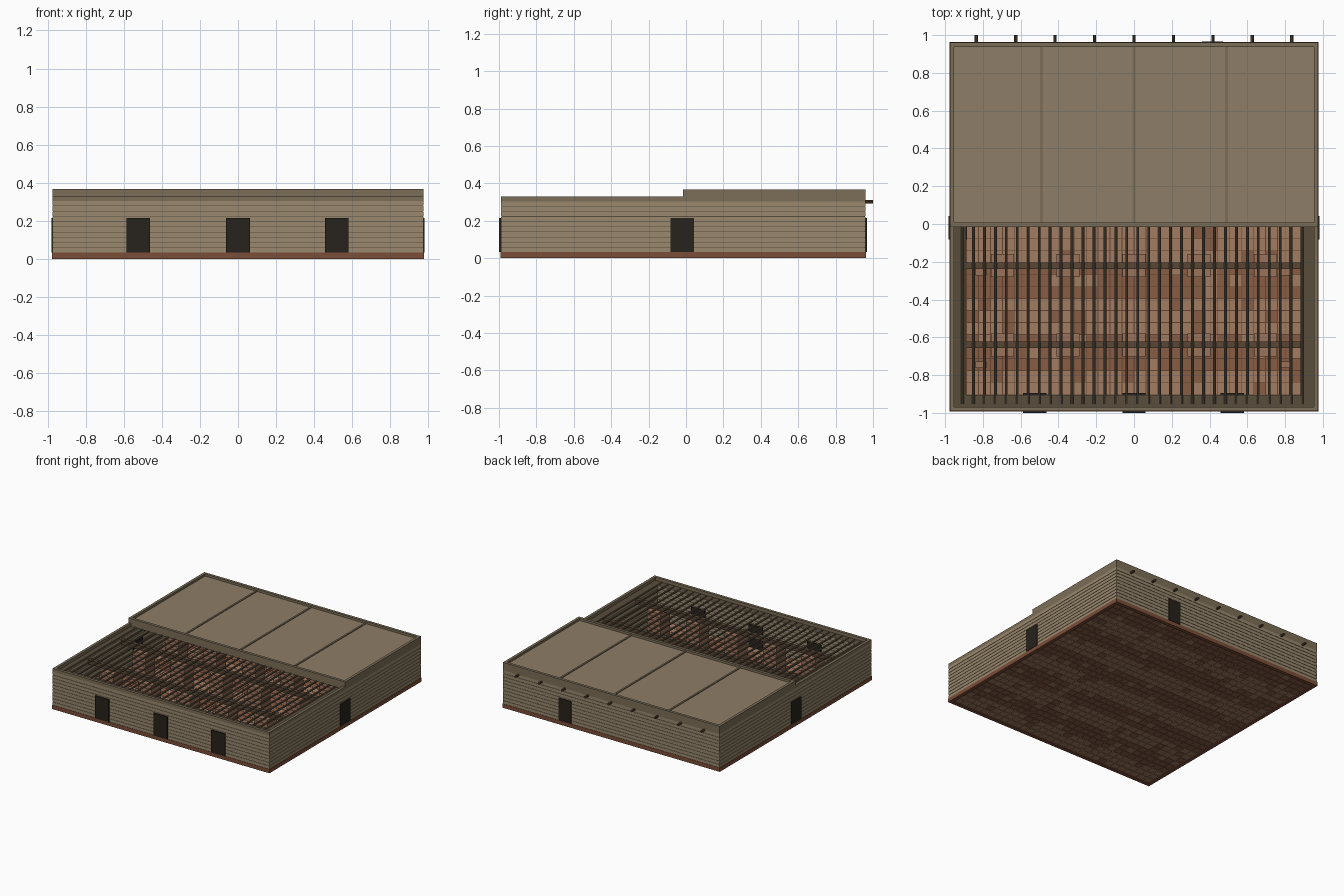
import bpy, bmesh, random
from mathutils import Matrix, Vector

if "Cube" in bpy.data.objects:
    bpy.data.objects.remove(bpy.data.objects["Cube"])

random.seed(3)


def mat(name, r, g, b):
    m = bpy.data.materials.new(name)
    m.diffuse_color = (r, g, b, 1)
    m.use_nodes = True
    m.node_tree.nodes["Principled BSDF"].inputs["Base Color"].default_value = m.diffuse_color
    return m


ADOBE = mat("mud_brick", 0.32, 0.25, 0.155)
JOINT = mat("mud_joint", 0.10, 0.075, 0.045)
COPE = mat("coping_mud", 0.20, 0.155, 0.095)
ROOF = mat("roof_mud", 0.27, 0.205, 0.135)
RED = mat("red_footing", 0.20, 0.075, 0.04)
TILE_A = mat("light_tile", 0.36, 0.20, 0.12)
TILE_B = mat("dark_tile", 0.25, 0.11, 0.06)
GROUT = mat("grout", 0.12, 0.055, 0.03)
BRICK = mat("fired_brick", 0.33, 0.17, 0.10)
WOOD = mat("timber", 0.10, 0.062, 0.036)
POLE = mat("pole_wood", 0.12, 0.09, 0.06)
DOOR = mat("dark_door", 0.02, 0.016, 0.012)


def build(name, boxes, *mats):
    """One object from boxes (x0, x1, y0, y1, z0, z1[, material index])."""
    bm = bmesh.new()
    for b in boxes:
        x0, x1, y0, y1, z0, z1 = b[:6]
        mtx = (Matrix.Translation(((x0 + x1) / 2, (y0 + y1) / 2, (z0 + z1) / 2))
               @ Matrix.Diagonal((x1 - x0, y1 - y0, z1 - z0, 1)))
        verts = bmesh.ops.create_cube(bm, size=1, matrix=mtx)["verts"]
        if len(b) > 6:
            for f in {f for v in verts for f in v.link_faces}:
                f.material_index = b[6]
    me = bpy.data.meshes.new(name)
    bm.to_mesh(me)
    bm.free()
    ob = bpy.data.objects.new(name, me)
    bpy.context.collection.objects.link(ob)
    for m in mats:
        me.materials.append(m)
    return ob


def ring(x0, x1, y0, y1, z0, z1, t, *mi):
    """Four boxes forming a rectangular frame of thickness t."""
    return [(x0, x1, y0, y0 + t, z0, z1, *mi), (x0, x1, y1 - t, y1, z0, z1, *mi),
            (x0, x0 + t, y0 + t, y1 - t, z0, z1, *mi),
            (x1 - t, x1, y0 + t, y1 - t, z0, z1, *mi)]


X, Y0, Y1, YM = 0.975, -0.99, 0.96, -0.015

# red footing frame
build("footing", ring(-X - 0.003, X + 0.003, Y0 - 0.003, Y1 + 0.003, 0, 0.032, 0.03), RED)

# tiled floor in alternating bands, on a thin grout sheet
build("floor_grout", [(-0.95, 0.95, -0.965, 0.935, 0.01, 0.026)], GROUT)
tiles, n = [], 30
sx, sy = 1.9 / n, 1.9 / n
for i in range(n):
    for j in range(n):
        x, y = -0.95 + i * sx, -0.965 + j * sy
        band = 0 if (j % 6) < 3 else 1
        if random.random() < 0.1:
            band = 1 - band
        tiles.append((x + .002, x + sx - .002, y + .002, y + sy - .002, 0.007, 0.03, band))
build("floor_tiles", tiles, TILE_A, TILE_B)

# coursed walls: recessed joint core plus projecting brick courses
wall = ring(-X + .003, X - .003, Y0 + .003, Y1 - .003, 0.03, 0.305, 0.08, 1)
rows = 10
h = 0.275 / rows
for r in range(rows):
    z = 0.032 + r * h
    wall += ring(-X, X, Y0, Y1, z, z + h - 0.003, 0.086, 0)
build("brick_walls", wall, ADOBE, JOINT)

# low rim around the open front half
T = 0.022
build("front_rim", [(-X, X, Y0, Y0 + T, 0.304, 0.33),
                    (-X, -X + T, Y0 + T, YM, 0.304, 0.33),
                    (X - T, X, Y0 + T, YM, 0.304, 0.33)], COPE)

# flat roof over the back half, with parapet and seams
build("roof_slab", [(-X + .002, X - .002, YM + .002, Y1 - .002, 0.312, 0.35)], ROOF)
build("roof_parapet", ring(-X, X, YM, Y1, 0.304, 0.368, T), COPE)
build("roof_seams", [(x - .007, x + .007, YM + T, Y1 - T, 0.345, 0.356)
                     for x in (-0.49, 0, 0.49)], COPE)

# doors, running through the wall thickness
Z0, Z1, W = 0.032, 0.215, 0.062
doors = [(x - W, x + W, -1.0, -0.895, Z0, Z1) for x in (-0.525, 0, 0.52)]
doors += [(0.36 + .0, 0.47, 0.868, 0.967, Z0, Z1)]
for s in (-1, 1):
    a, b = sorted((s * 0.883, s * 0.981))
    doors.append((a, b, -0.082, 0.042, Z0, Z1))
build("doors", doors, DOOR)

# brick pillars in rows, front half and under the roof
PX = [-0.695, -0.35, 0, 0.345, 0.695]
PY = [-0.64, -0.22, 0.2, 0.62]
pillars = []
for px in PX:
    for py in PY:
        a = 0.057
        pillars.append((px - a, px + a, py - a, py + a, 0.028, 0.26, 1))
        a = 0.061
        for k in range(7):
            z = 0.03 + k * 0.0335
            pillars.append((px - a, px + a, py - a, py + a, z, z + 0.03, 0))
build("brick_pillars", pillars, BRICK, GROUT)

# small side plinths
build("plinths", [(x - .03, x + .03, y - .017, y + .017, 0.028, 0.1)
                  for x in (-0.81, 0.81) for y in (-0.255, -0.745, 0.235, 0.655)], BRICK)

# main cross beams on the pillars
build("main_beams", [(-0.93, 0.93, y - .017, y + .017, 0.261, 0.296) for y in PY], WOOD)


def pole(name, x, y0, y1, z, r, m):
    bm = bmesh.new()
    mtx = Matrix.Translation((x, (y0 + y1) / 2, z)) @ Matrix.Rotation(1.5707963, 4, 'X')
    bmesh.ops.create_cone(bm, cap_ends=True, segments=8, radius1=r, radius2=r,
                          depth=y1 - y0, matrix=mtx)
    me = bpy.data.meshes.new(name)
    bm.to_mesh(me)
    bm.free()
    me.materials.append(m)
    bpy.context.collection.objects.link(bpy.data.objects.new(name, me))


# exposed joists over the open half
for i in range(32):
    pole("joist", -0.908 + i * 0.058, -0.952, YM + .01, 0.304, 0.0075, POLE)

# roof poles projecting from the back wall
for i in range(9):
    pole("roof_pole", -0.836 + i * 0.209, YM + .01, 1.0, 0.302, 0.009, WOOD)
